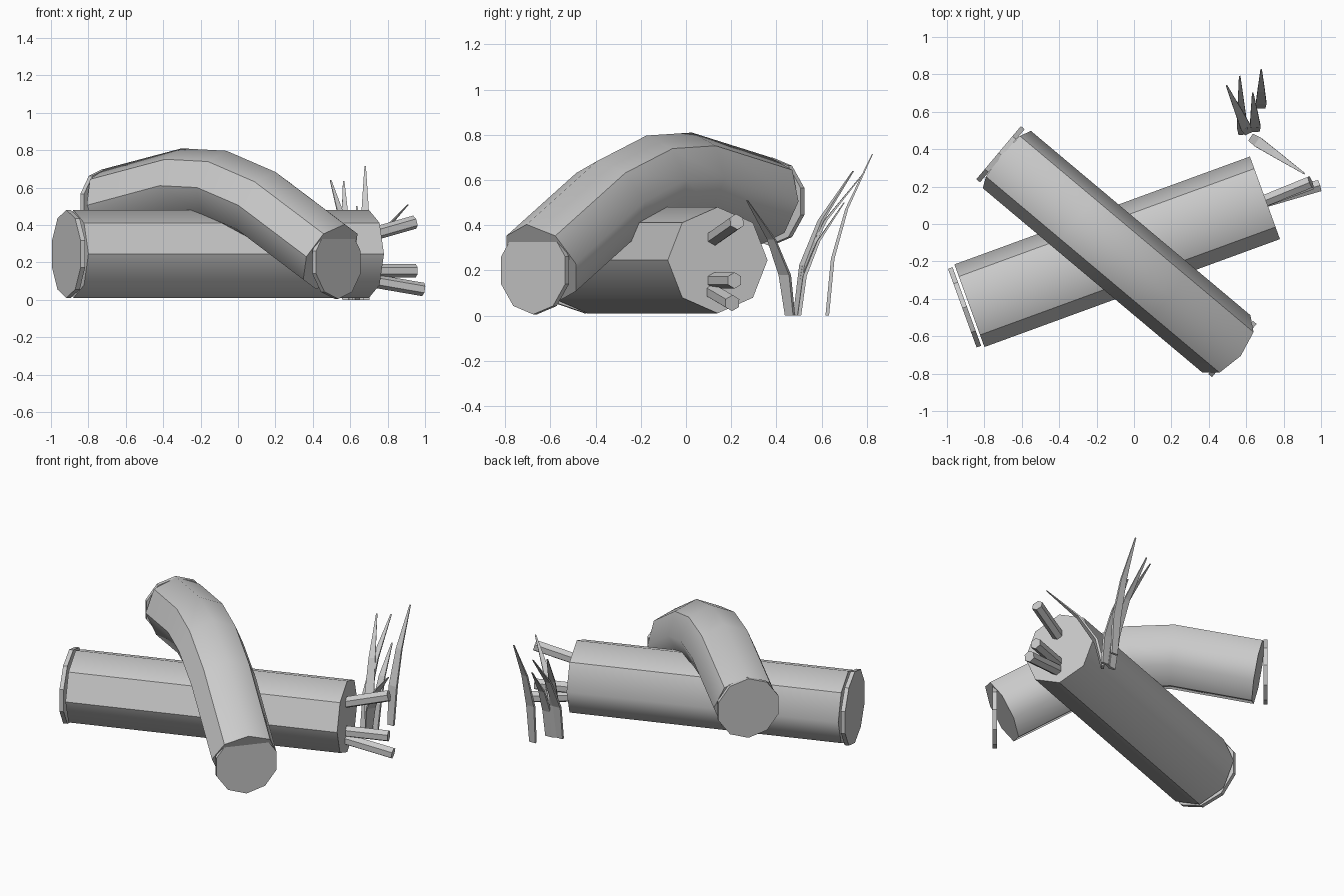
import bpy, bmesh, math
from mathutils import Vector

if "Cube" in bpy.data.objects:
    bpy.data.objects.remove(bpy.data.objects["Cube"])

grey = bpy.data.materials.new("plain grey")
grey.diffuse_color = (0.6, 0.6, 0.6, 1)
grey.use_nodes = True
grey.node_tree.nodes["Principled BSDF"].inputs["Base Color"].default_value = grey.diffuse_color
UP = Vector((0, 0, 1))


def finish(name, bm):
    bmesh.ops.recalc_face_normals(bm, faces=bm.faces[:])
    me = bpy.data.meshes.new(name)
    bm.to_mesh(me)
    bm.free()
    me.materials.append(grey)
    ob = bpy.data.objects.new(name, me)
    bpy.context.collection.objects.link(ob)
    return ob


def tube(name, centres, axes, radius, sides, sharp=None):
    """Closed tube with one ring per centre, each ring square to its axis.
    sharp: long edges kept hard (0 is the top); None means flat faces."""
    bm = bmesh.new()
    rings = []
    for c, ax in zip(centres, axes):
        ax = Vector(ax).normalized()
        side = ax.cross(UP).normalized()
        top = side.cross(ax)
        rings.append([bm.verts.new(Vector(c) + radius * (
            math.cos(2 * math.pi * k / sides) * top +
            math.sin(2 * math.pi * k / sides) * side)) for k in range(sides)])
    for a, b in zip(rings, rings[1:]):
        for k in range(sides):
            j = (k + 1) % sides
            f = bm.faces.new((a[k], a[j], b[j], b[k]))
            f.smooth = sharp is not None
    bm.faces.new(rings[0])
    bm.faces.new(rings[-1])
    if sharp is not None:
        for a, b in zip(rings, rings[1:]):
            for k in sharp:
                bm.edges.get((a[k], b[k])).smooth = False
        for r in (rings[0], rings[-1]):
            for k in range(sides):
                bm.edges.get((r[k], r[(k + 1) % sides])).smooth = False
    return finish(name, bm)


def cap(name, centre, axis, radius):
    """Thin ten-sided disc whose outer face sits at centre."""
    axis = Vector(axis).normalized()
    c = Vector(centre)
    tube(name, [c, c - axis * 0.026], [axis, axis], radius, 10)


HARD = (1, 2, 4, 7)

# Straight log lying on the ground
d1 = Vector((0.94, 0.342, 0))
tube("straight_log", [(-0.88, -0.437, 0.245), (0.70, 0.14, 0.245)], [d1, d1], 0.235, 8, HARD)
cap("straight_log_cap", (-0.918, -0.45, 0.245), -d1, 0.235)

# Bent log arching over it: distance along, height, downward tilt in degrees
d2 = Vector((0.766, -0.643, 0))
offset = Vector((-0.111, -0.133, 0))
path = [(-0.743, 0.505, -11), (-0.234, 0.61, -4), (0.027, 0.60, 11),
        (0.315, 0.505, 27), (0.79, 0.23, 30)]
tube("bent_log",
     [offset + d2 * d + UP * z for d, z, t in path],
     [d2 * math.cos(math.radians(t)) - UP * math.sin(math.radians(t)) for d, z, t in path],
     0.2, 8, HARD)
cap("bent_log_back_cap", offset - d2 * 0.80 + UP * 0.505, -d2, 0.195)
cap("bent_log_front_cap", offset + d2 * 0.845 + UP * 0.2, d2, 0.195)

# Broken twigs sticking out of the straight log
twigs = [((0.70, 0.125, 0.345), (0.945, 0.225, 0.415)),
         ((0.69, 0.12, 0.155), (0.95, 0.215, 0.155)),
         ((0.70, 0.12, 0.105), (0.99, 0.205, 0.055))]
for i, (a, b) in enumerate(twigs):
    ax = Vector(b) - Vector(a)
    tube(f"twig_{i + 1}", [a, b], [ax, ax], 0.036, 6)

# Grass blades: base and tip, curving outwards
blades = [((0.63, 0.46, 0), (0.91, 0.27, 0.51)),
          ((0.61, 0.49, 0), (0.495, 0.74, 0.64)),
          ((0.58, 0.485, 0), (0.565, 0.79, 0.635)),
          ((0.65, 0.50, 0), (0.635, 0.70, 0.50)),
          ((0.68, 0.625, 0), (0.68, 0.825, 0.715))]
for i, (a, b) in enumerate(blades):
    a, b = Vector(a), Vector(b)
    lean = Vector((b.x - a.x, b.y - a.y, 0))
    side = lean.cross(UP).normalized()
    out = lean.normalized()
    bm = bmesh.new()
    prev = None
    for h, out_part, half, thick in ((0, 0, 0.022, 0.016), (0.35, 0.12, 0.028, 0.016),
                                     (0.66, 0.43, 0.02, 0.013), (1, 1, 0.004, 0.005)):
        c = a + lean * out_part + UP * (b.z * h)
        ring = [bm.verts.new(c + side * half * s + out * thick * t / 2)
                for s, t in ((-1, -1), (1, -1), (1, 1), (-1, 1))]
        if prev:
            for k in range(4):
                j = (k + 1) % 4
                bm.faces.new((prev[k], prev[j], ring[j], ring[k]))
        else:
            bm.faces.new(ring)
        prev = ring
    bm.faces.new(prev)
    finish(f"grass_blade_{i + 1}", bm)
